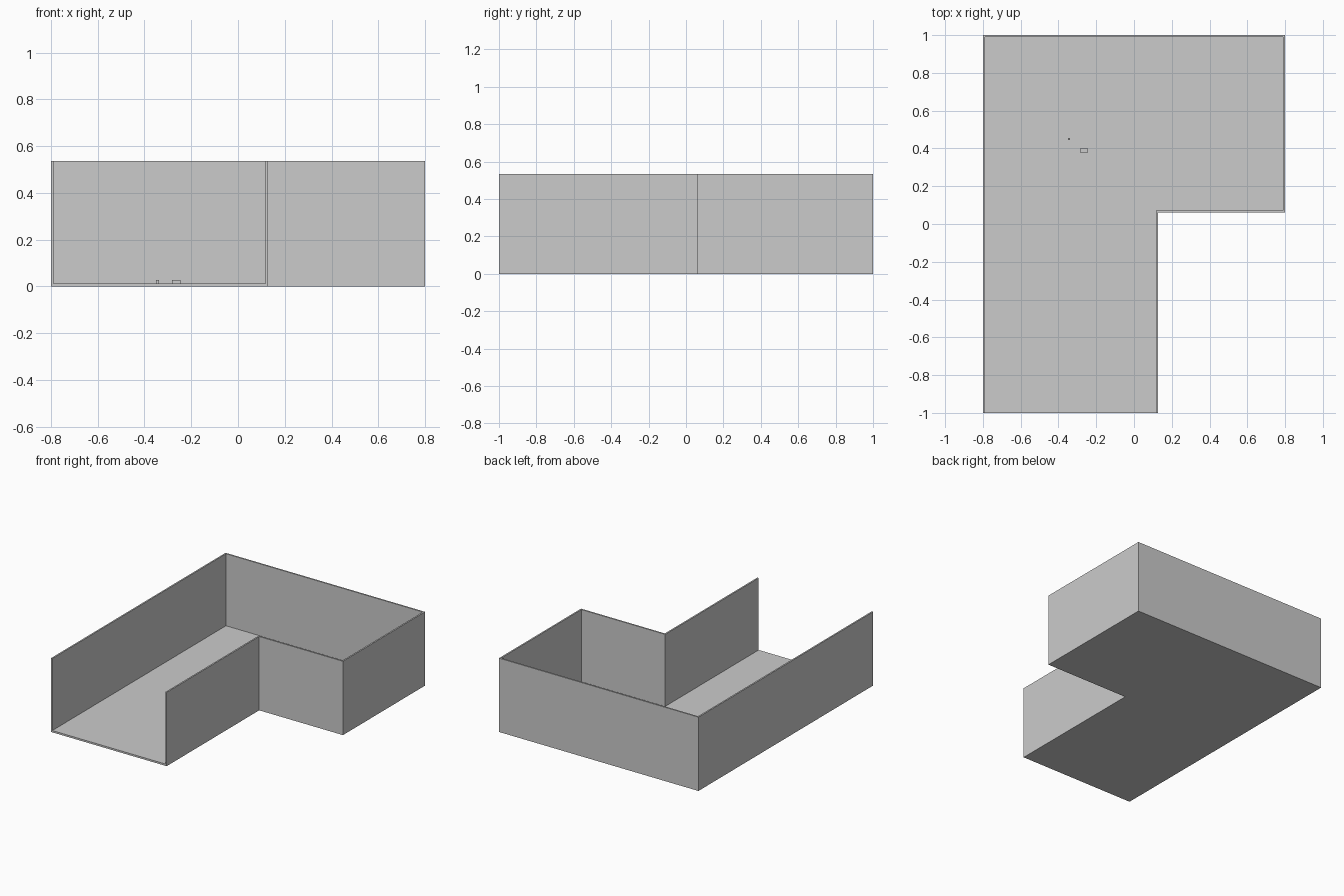
import bpy
import bmesh

cube = bpy.data.objects.get("Cube")
if cube:
    bpy.data.objects.remove(cube, do_unlink=True)

grey = bpy.data.materials.new("plain grey")
grey.use_nodes = True
colour = (0.6, 0.6, 0.6, 1)
grey.diffuse_color = colour
grey.node_tree.nodes["Principled BSDF"].inputs["Base Color"].default_value = colour

LEFT, RIGHT, FRONT, BACK = -0.8, 0.8, -1.0, 1.0
NOTCH_X, NOTCH_Y = 0.128, 0.06
HEIGHT, WALL, FLOOR = 0.535, 0.011, 0.013


def prism(name, outline, bottom, top):
    """Extrude a flat outline upwards into a solid."""
    bm = bmesh.new()
    face = bm.faces.new([bm.verts.new((x, y, bottom)) for x, y in outline])
    moved = bmesh.ops.extrude_face_region(bm, geom=[face], use_keep_orig=True)["geom"]
    verts = [g for g in moved if isinstance(g, bmesh.types.BMVert)]
    bmesh.ops.translate(bm, verts=verts, vec=(0, 0, top - bottom))
    bmesh.ops.recalc_face_normals(bm, faces=bm.faces)
    mesh = bpy.data.meshes.new(name)
    bm.to_mesh(mesh)
    bm.free()
    mesh.materials.append(grey)
    obj = bpy.data.objects.new(name, mesh)
    bpy.context.collection.objects.link(obj)
    return obj


def room_line(inset):
    """Wall line from one side of the open front round to the other."""
    return [(LEFT + inset, FRONT), (LEFT + inset, BACK - inset),
            (RIGHT - inset, BACK - inset), (RIGHT - inset, NOTCH_Y + inset),
            (NOTCH_X - inset, NOTCH_Y + inset), (NOTCH_X - inset, FRONT)]


# L-shaped floor and the thin wall around it, open at the front
prism("floor", room_line(WALL), 0, FLOOR)
prism("walls", room_line(0) + room_line(WALL)[::-1], 0, HEIGHT)


def block(name, x, y, width, depth):
    """Small block resting on the floor."""
    w, d = width / 2, depth / 2
    prism(name, [(x - w, y - d), (x + w, y - d), (x + w, y + d), (x - w, y + d)],
          FLOOR, 0.027)


# Two small blocks on the floor
block("large_block", -0.264, 0.389, 0.038, 0.026)
block("small_block", -0.344, 0.45, 0.012, 0.012)
